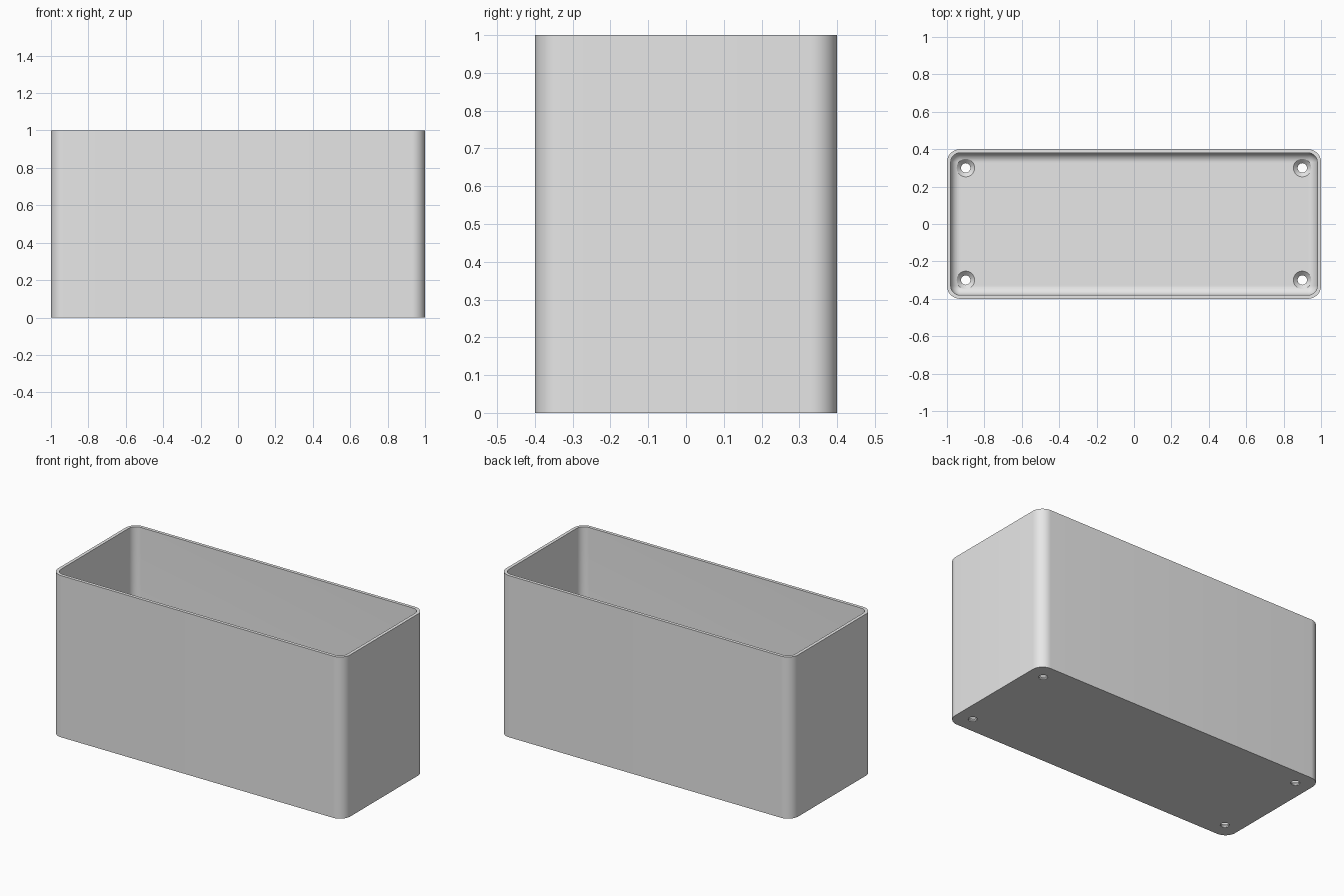
import bpy, bmesh, math

cube = bpy.data.objects.get("Cube")
if cube:
    bpy.data.objects.remove(cube, do_unlink=True)

HALF_X, HALF_Y, HEIGHT = 1.0, 0.4, 1.0
CORNER, WALL, FLOOR, FILLET = 0.07, 0.02, 0.03, 0.05

grey = bpy.data.materials.new("light grey")
grey.use_nodes = True
grey.diffuse_color = (0.8, 0.8, 0.8, 1)
grey.node_tree.nodes["Principled BSDF"].inputs["Base Color"].default_value = (0.8, 0.8, 0.8, 1)


def rounded_loop(bm, inset, z, steps=12):
    """Ring of vertices around a rounded rectangle, shrunk by inset."""
    ring = []
    for quarter, (sx, sy) in enumerate([(1, 1), (-1, 1), (-1, -1), (1, -1)]):
        for i in range(steps + 1):
            a = (quarter + i / steps) * math.pi / 2
            r = CORNER - inset
            ring.append(bm.verts.new((sx * (HALF_X - CORNER) + r * math.cos(a),
                                      sy * (HALF_Y - CORNER) + r * math.sin(a), z)))
    return ring


def circle_loop(bm, x, y, r, z, steps=32):
    return [bm.verts.new((x + r * math.cos(i * math.tau / steps),
                          y + r * math.sin(i * math.tau / steps), z)) for i in range(steps)]


def skin(bm, rings):
    """Join consecutive rings and cap both ends."""
    for a, b in zip(rings, rings[1:]):
        n = len(a)
        for i in range(n):
            j = (i + 1) % n
            bm.faces.new((a[i], a[j], b[j], b[i]))
    bm.faces.new(rings[0][::-1])
    bm.faces.new(rings[-1])


def make_object(name, bm):
    bmesh.ops.remove_doubles(bm, verts=bm.verts, dist=1e-5)
    bmesh.ops.recalc_face_normals(bm, faces=bm.faces)
    mesh = bpy.data.meshes.new(name)
    bm.to_mesh(mesh)
    bm.free()
    mesh.materials.append(grey)
    obj = bpy.data.objects.new(name, mesh)
    bpy.context.collection.objects.link(obj)
    return obj


# Open box: outer wall, rim, inner wall, then a fillet down to the floor
profile = [(0, 0), (0, HEIGHT), (WALL, HEIGHT)]
for i in range(11):
    a = i / 10 * math.pi / 2
    profile.append((WALL + FILLET * (1 - math.cos(a)), FLOOR + FILLET * (1 - math.sin(a))))
bm = bmesh.new()
skin(bm, [rounded_loop(bm, inset, z) for inset, z in profile])
box = make_object("open_box", bm)

# Countersunk screw holes near the four corners
bm = bmesh.new()
for x in (-0.9, 0.9):
    for y in (-0.3, 0.3):
        skin(bm, [circle_loop(bm, x, y, r, z) for r, z in
                  [(0.025, -0.05), (0.025, FLOOR - 0.023), (0.048, FLOOR), (0.048, 0.1)]])
cutter = make_object("screw_hole_cutter", bm)
cutter.hide_render = True

cut = box.modifiers.new("screw holes", 'BOOLEAN')
cut.operation = 'DIFFERENCE'
cut.solver = 'EXACT'
cut.object = cutter
bpy.ops.object.select_all(action='DESELECT')
box.select_set(True)
bpy.context.view_layer.objects.active = box
bpy.ops.object.modifier_apply(modifier=cut.name)
bpy.data.objects.remove(cutter, do_unlink=True)

bpy.ops.object.shade_smooth_by_angle(angle=math.radians(30))
